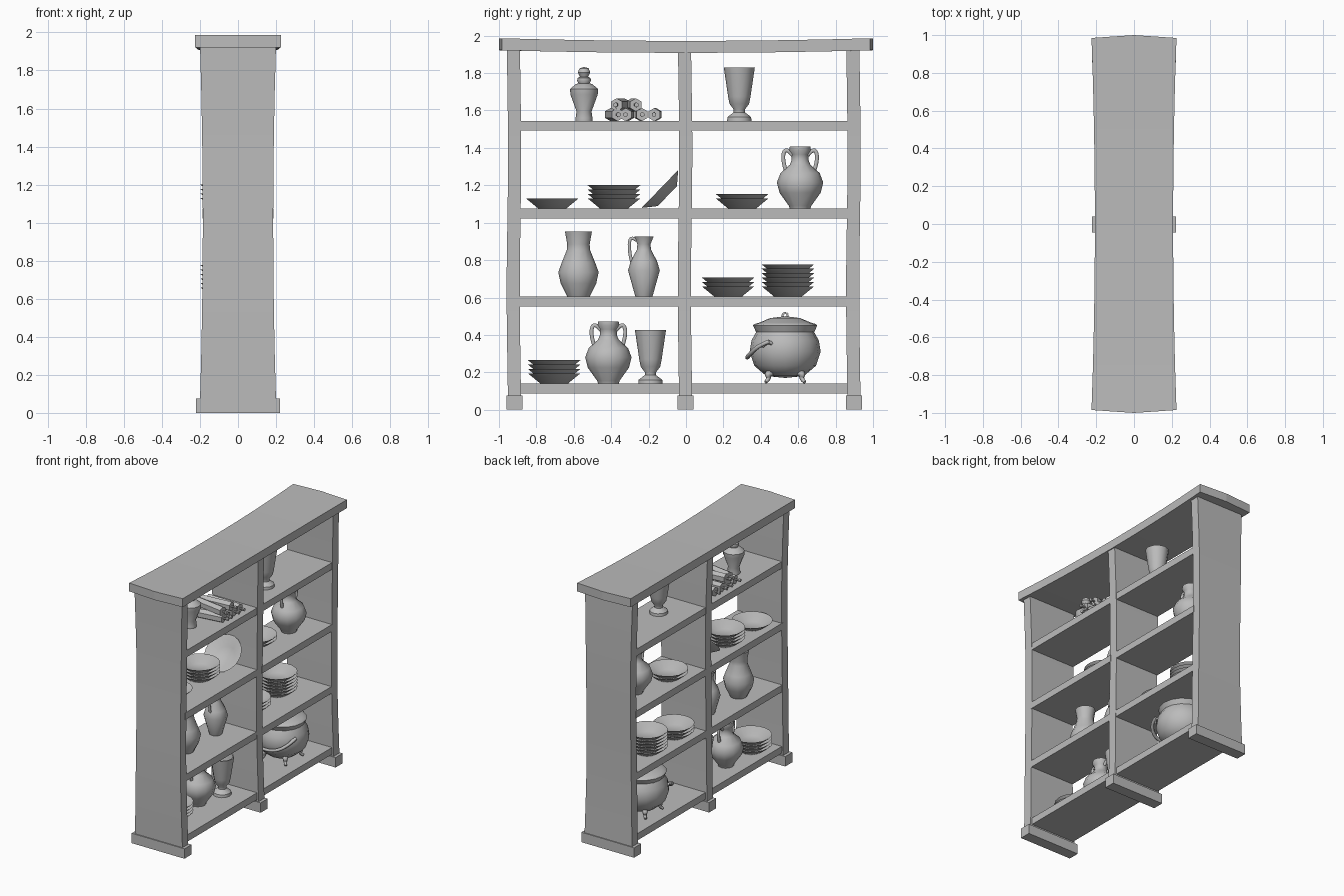
import bpy, bmesh, math
from mathutils import Vector, Matrix

cube = bpy.data.objects.get("Cube")
if cube:
    bpy.data.objects.remove(cube, do_unlink=True)

grey = bpy.data.materials.new("plain_grey")
grey.use_nodes = True
grey.diffuse_color = (0.5, 0.5, 0.5, 1)
grey.node_tree.nodes["Principled BSDF"].inputs["Base Color"].default_value = (0.5, 0.5, 0.5, 1)


def finish(name, bm, matrix=None, smooth=0):
    bmesh.ops.recalc_face_normals(bm, faces=bm.faces)
    mesh = bpy.data.meshes.new(name)
    if matrix:
        bm.transform(matrix)
    bm.to_mesh(mesh)
    bm.free()
    mesh.materials.append(grey)
    obj = bpy.data.objects.new(name, mesh)
    bpy.context.collection.objects.link(obj)
    if smooth:
        bpy.ops.object.select_all(action='DESELECT')
        obj.select_set(True)
        bpy.context.view_layer.objects.active = obj
        bpy.ops.object.shade_smooth_by_angle(angle=math.radians(smooth))
    return obj


def plank(name, low, high, cuts=0, axis=0, bend=None):
    """Box cut along one axis, with an optional bend rule on its points."""
    low, high = Vector(low), Vector(high)
    bm = bmesh.new()
    bmesh.ops.create_cube(bm, size=1)
    if cuts:
        edges = [e for e in bm.edges if abs(e.verts[0].co[axis] - e.verts[1].co[axis]) > 0.5]
        bmesh.ops.subdivide_edges(bm, edges=edges, cuts=cuts, use_grid_fill=True)
    for v in bm.verts:
        v.co = Vector(((low[i] + high[i]) / 2 + v.co[i] * (high[i] - low[i]) for i in range(3)))
        if bend:
            bend(v.co)
    return finish(name, bm)


def lathe(name, profile, place, sides=12, matrix=None):
    """Turned shape from (radius, height) points."""
    bm = bmesh.new()
    verts = [bm.verts.new((r, 0, z)) for r, z in profile]
    edges = [bm.edges.new(pair) for pair in zip(verts, verts[1:])]
    bmesh.ops.spin(bm, geom=verts + edges, cent=(0, 0, 0), axis=(0, 0, 1),
                   angle=math.tau, steps=sides, use_duplicate=False)
    bmesh.ops.remove_doubles(bm, verts=bm.verts, dist=0.0005)
    return finish(name, bm, matrix or Matrix.Translation(place), 40)


def tube(name, points, radius, place, taper=None):
    """Bent rod through the points."""
    curve = bpy.data.curves.new(name, 'CURVE')
    curve.dimensions = '3D'
    curve.bevel_depth, curve.bevel_resolution = radius, 1
    curve.resolution_u, curve.use_fill_caps = 4, True
    spline = curve.splines.new('NURBS')
    spline.points.add(len(points) - 1)
    for i, p in enumerate(points):
        spline.points[i].co = (*p, 1)
        spline.points[i].radius = taper[i] if taper else 1
    spline.use_endpoint_u, spline.order_u = True, 3
    curve.materials.append(grey)
    obj = bpy.data.objects.new(name, curve)
    obj.location = place
    bpy.context.collection.objects.link(obj)


# Cabinet frame
def bend_panel(co):
    t = (co.z - 1) / 0.94
    co.x *= 0.925 + 0.075 * t * t
    co.y += 0.004 * math.sin(t * 4)


def bend_top(co):
    t = co.y
    co.x *= 0.92 + 0.08 * t * t
    co.z -= 0.014 * (1 - t * t)
    if abs(t) > 0.9:
        co.y *= 1 - 0.3 * co.x * co.x


for side, y0, y1 in (("right", -0.955, -0.885), ("middle", -0.04, 0.03), ("left", 0.86, 0.93)):
    plank(side + "_panel", (-0.2, y0, 0.06), (0.2, y1, 1.93), 7, 2, bend_panel)
    plank(side + "_foot", (-0.222, y0 - 0.005, 0), (0.222, y1 + 0.01, 0.075))


plank("top_board", (-0.225, -1, 1.922), (0.225, 1, 1.986), 7, 1, bend_top)
top = bpy.data.objects["top_board"]
# Bow the two ends of the top
bm = bmesh.new()
bm.from_mesh(top.data)
ends = [e for e in bm.edges if abs(e.verts[0].co.x - e.verts[1].co.x) > 0.3
        and abs(e.verts[0].co.y) > 0.95]
for v in bmesh.ops.subdivide_edges(bm, edges=ends, cuts=1)["geom_inner"]:
    if isinstance(v, bmesh.types.BMVert):
        v.co.y = math.copysign(1, v.co.y)
bm.to_mesh(top.data)
bm.free()

shelf_tops = (0.14, 0.605, 1.075, 1.545)
for z in shelf_tops:
    for side, y0, y1 in (("right", -0.9, -0.03), ("left", 0.02, 0.87)):
        plank(side + "_shelf", (-0.187, y0, z - 0.052), (0.187, y1, z))
low, second, third, high = shelf_tops

# Plates
plate = [(0, 0), (0.075, 0), (0.143, 0.055), (0.136, 0.055), (0.072, 0.01), (0, 0.01)]
for y, z, count in ((-0.715, third, 1), (-0.385, third, 4), (-0.705, low, 4),
                    (0.3, third, 2), (0.225, second, 3), (0.545, second, 6)):
    for i in range(count):
        lathe("plate", plate, (-0.055, y, z + i * 0.0235), 18)
lathe("leaning_plate", plate, None, 18,
      Matrix.Translation((-0.03, -0.1, 1.142)) @ Matrix.Rotation(math.radians(46), 4, 'X'))

# Goblets
goblet = [(0, 0), (0.065, 0), (0.063, 0.02), (0.03, 0.045), (0.03, 0.06), (0.052, 0.09),
          (0.06, 0.13), (0.083, 0.285), (0.075, 0.285), (0.05, 0.12), (0, 0.1)]
lathe("tall_goblet", goblet, (0.03, 0.285, high))
lathe("low_goblet", goblet, (0, -0.19, low))

# Two-handled urns
urn = [(0, 0), (0.055, 0), (0.06, 0.015), (0.11, 0.085), (0.124, 0.14), (0.105, 0.19),
       (0.055, 0.235), (0.045, 0.26), (0.045, 0.29), (0.058, 0.31), (0.055, 0.333),
       (0.04, 0.333), (0.035, 0.26), (0, 0.25)]
for place in ((0, 0.61, third), (-0.045, -0.415, low)):
    lathe("urn", urn, place)
    for s in (-1, 1):
        tube("urn_handle", [(0, s * y, z) for y, z in
             ((0.04, 0.285), (0.075, 0.33), (0.098, 0.27), (0.075, 0.2))], 0.012, place)

# Wide vase and one-handled jug
lathe("wide_vase", [(0, 0), (0.06, 0), (0.095, 0.07), (0.108, 0.13), (0.09, 0.18), (0.062, 0.25),
                    (0.06, 0.28), (0.072, 0.348), (0.062, 0.348), (0.05, 0.26), (0, 0.2)],
      (-0.04, -0.575, second))
jug_place = (-0.03, -0.225, second)
lathe("jug", [(0, 0), (0.045, 0), (0.05, 0.015), (0.085, 0.14), (0.07, 0.19), (0.038, 0.25),
              (0.035, 0.28), (0.052, 0.322), (0.043, 0.322), (0.028, 0.27), (0, 0.24)], jug_place)
tube("jug_handle", [(0, -0.04, 0.3), (0, -0.075, 0.33), (0, -0.08, 0.24), (0, -0.065, 0.185)],
     0.01, jug_place)

# Lidded jar
lathe("lidded_jar", [(0, 0), (0.045, 0), (0.045, 0.015), (0.04, 0.05), (0.073, 0.14), (0.075, 0.17),
                     (0.045, 0.195), (0.03, 0.2), (0.037, 0.215), (0.035, 0.228), (0.022, 0.235),
                     (0.033, 0.258), (0.025, 0.28), (0, 0.288)], (-0.02, -0.545, high))

# Rolled scrolls on rods, lying across the shelf
for y, z, yaw in ((-0.385, 0.033, 8), (-0.315, 0.033, -3), (-0.24, 0.033, 2), (-0.165, 0.033, -2),
                  (-0.35, 0.085, -9), (-0.28, 0.085, 5)):
    turn = (Matrix.Translation((0, y, high + z)) @ Matrix.Rotation(math.radians(yaw), 4, 'Z')
            @ Matrix.Rotation(math.pi / 2, 4, 'Y'))
    half = [(0, 0.175), (0.013, 0.175), (0.013, 0.16), (0.008, 0.155), (0.008, 0.135), (0.035, 0.135)]
    lathe("scroll", half + [(r, -x) for r, x in reversed(half)], None, 6, turn)

# Cauldron with lid, legs and hanging handle
pot = (0, 0.53, low)
lathe("cauldron", [(0, 0.03), (0.1, 0.04), (0.165, 0.095), (0.19, 0.17), (0.18, 0.23), (0.155, 0.275),
                   (0.172, 0.31), (0.165, 0.318), (0.14, 0.325), (0.08, 0.35), (0, 0.36)], pot, 16)
bm = bmesh.new()
for i in range(8):
    ring = Matrix.Rotation(i * math.pi / 4, 4, 'X') @ Matrix.Translation((0, 0, 0.013))
    bmesh.ops.create_cube(bm, size=0.011, matrix=ring)
finish("lid_ring", bm, Matrix.Translation((0, 0.53, low + 0.364)))
for sx in (-1, 1):
    for sy in (-1, 1):
        tube("cauldron_leg", [(sx * a, sy * a, z) for a, z in
             ((0.07, 0.06), (0.095, 0.055), (0.085, 0.025), (0.105, 0.008))],
             0.02, pot, (1.1, 1, 0.6, 0.45))
    tube("handle_lug", [(sx * 0.15, -0.06, 0.2), (sx * 0.185, -0.085, 0.24),
                        (sx * 0.15, -0.12, 0.2)], 0.01, pot)
tube("cauldron_handle", [(-0.175, -0.085, 0.225), (-0.17, -0.14, 0.205), (-0.1, -0.195, 0.15),
                         (0, -0.205, 0.135), (0.1, -0.195, 0.15), (0.17, -0.14, 0.205),
                         (0.175, -0.085, 0.225)], 0.012, pot)
